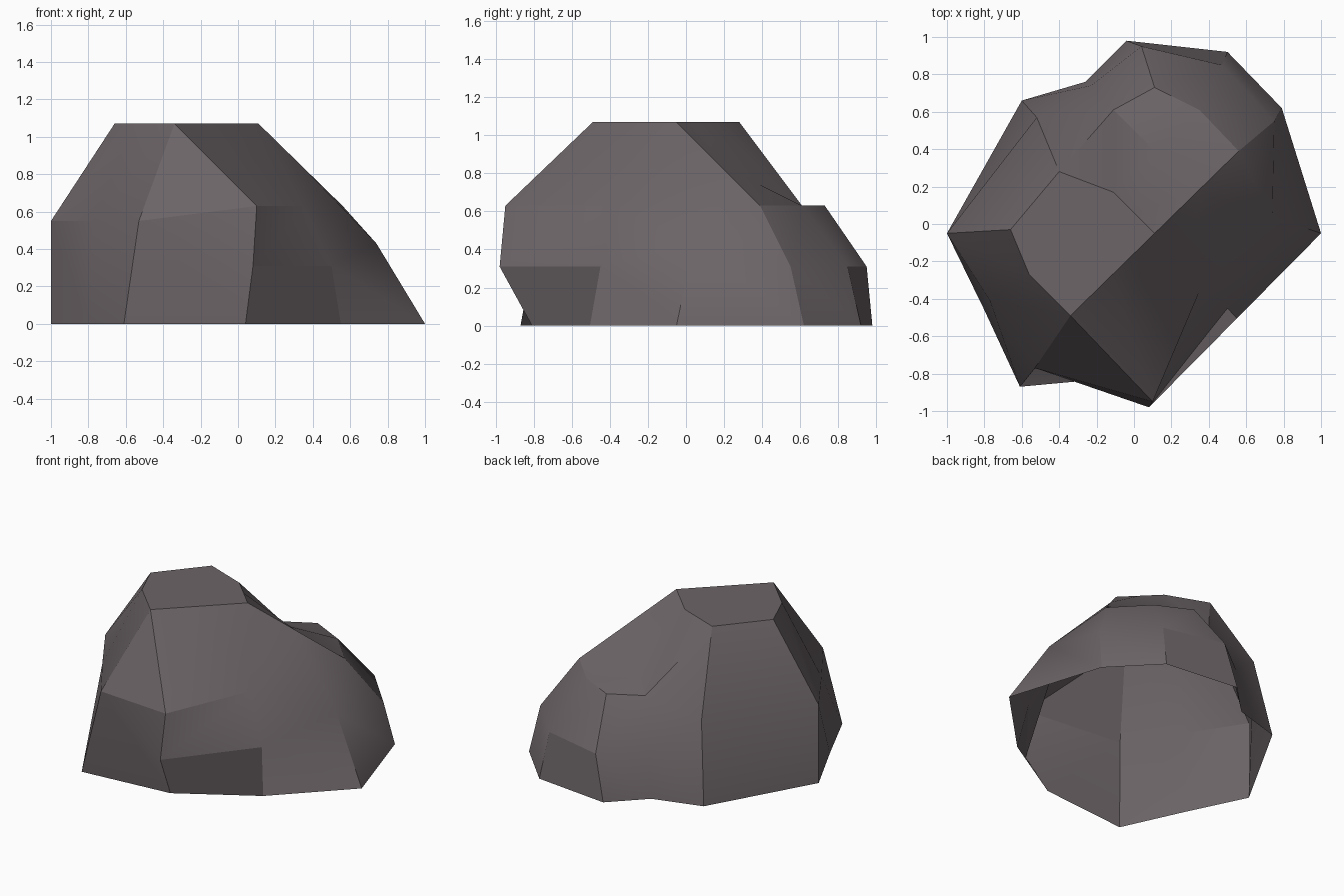
import bpy, bmesh, math

if "Cube" in bpy.data.objects:
    bpy.data.objects.remove(bpy.data.objects["Cube"])

# Contour rings of the boulder, counter-clockwise from the front corner
BASE = [(.04, -.81), (.55, -.505), (1, -.05), (.79, .62), (.50, .92), (-.04, .98),
        (-.26, .76), (-.60, .66), (-1, -.05), (-.80, -.46), (-.61, -.87)]
RIGHT = (.74, .04, .43)
LOW = [(.08, -.98, .31), (.50, -.45, .31), RIGHT, (.75, .55, .31),
       (.47, .85, .31), (.04, .95, .31), (-.23, .74, .31)]
# left and front-left columns have a single bend, shared by all middle rings
BEND = [(-.52, .57, .55), (-1, -.05, .55), (-.77, -.41, .55), (-.53, -.77, .55)]
MID = [(.10, -.95, .63), (.35, -.36, .63), RIGHT, (.56, .39, .63),
       (.35, .61, .63), (.11, .73, .63), (-.11, .61, .63)]
# valley where the back shoulder meets the main hump
RIDGE, VALLEY = (.335, .17, .85), (.11, .39, .74)
CREASE = MID[:2] + [RIDGE, RIDGE, VALLEY, MID[6], MID[6]]
TOP = [(-.34, -.49), (-.115, -.27), (.11, -.05), (.11, -.05), (0, .06), (-.11, .17),
       (-.40, .28), (-.40, .28), (-.66, -.03), (-.56, -.27), (-.34, -.49)]

rings = [[(x, y, 0) for x, y in BASE], LOW + BEND, MID + BEND, CREASE + BEND,
         [(x, y, 1.07) for x, y in TOP]]

# Skin the rings; coincident points share one vertex
bm = bmesh.new()
pool = {}


def vert(p):
    if p not in pool:
        pool[p] = bm.verts.new(p)
    return pool[p]


def face(*points):
    corners = list(dict.fromkeys(vert(p) for p in points))
    if len(corners) > 2:
        bm.faces.new(corners)


n = len(BASE)
for level, (lower, upper) in enumerate(zip(rings, rings[1:])):
    for i in range(n):
        j = (i + 1) % n
        a, b, c, d = lower[i], lower[j], upper[j], upper[i]
        if level == 0:  # start corner sets the fold of the undercut facets
            face(b, c, d, a)
        else:
            face(a, b, c, d)
face(*rings[-1])  # flat crown; the underside stays open
bm.normal_update()

mesh = bpy.data.meshes.new("boulder")
bm.to_mesh(mesh)
bm.free()
rock = bpy.data.objects.new("boulder", mesh)
bpy.context.collection.objects.link(rock)

# Single stone colour
stone = bpy.data.materials.new("warm grey stone")
stone.diffuse_color = (.15, .128, .135, 1)
stone.use_nodes = True
stone.node_tree.nodes["Principled BSDF"].inputs["Base Color"].default_value = stone.diffuse_color
mesh.materials.append(stone)

bpy.context.view_layer.objects.active = rock
rock.select_set(True)
bpy.ops.object.shade_smooth_by_angle(angle=math.radians(25))
